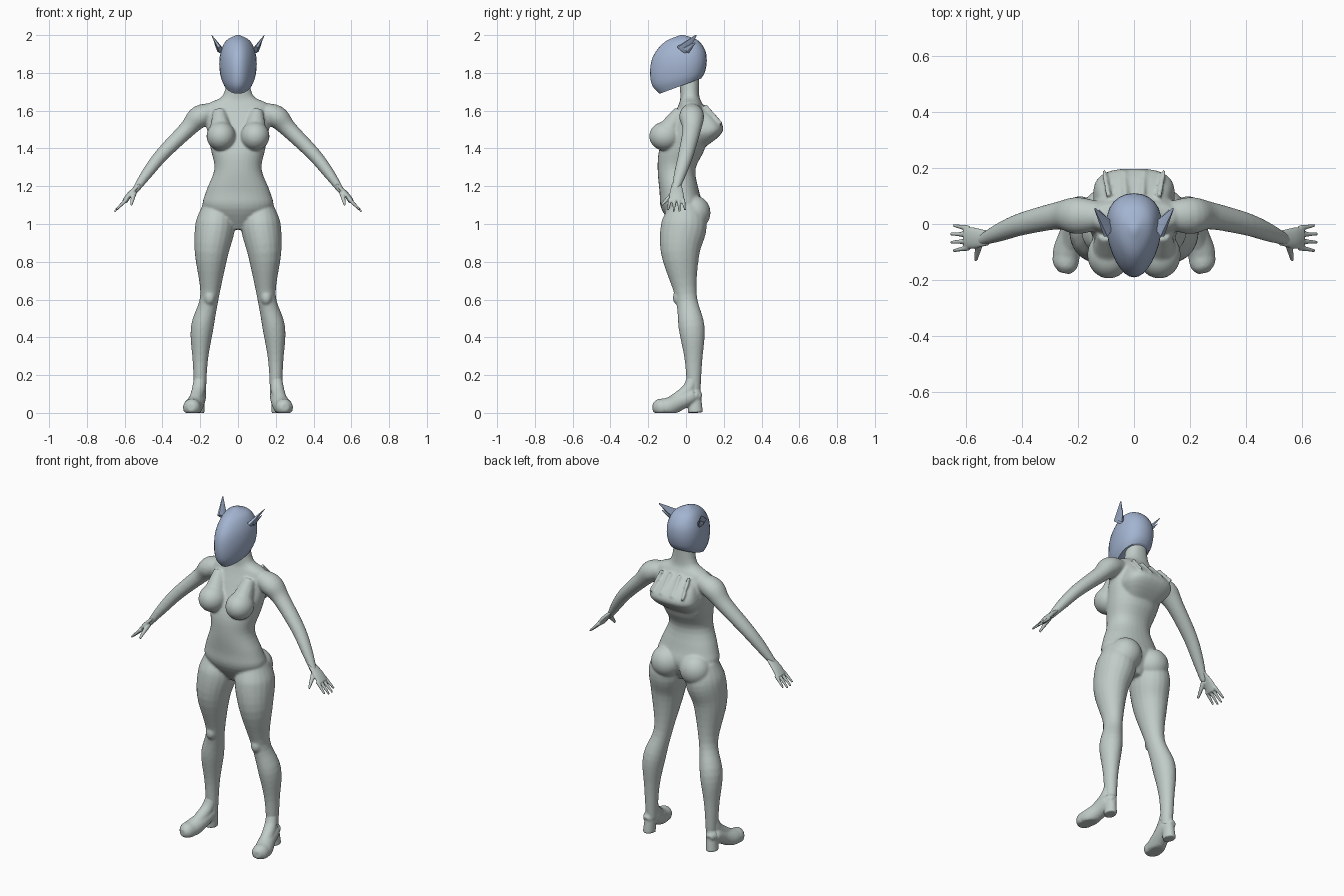
import bpy, bmesh
from math import sin, cos, tau, copysign, radians
from mathutils import Vector, Matrix

if "Cube" in bpy.data.objects:
    bpy.data.objects.remove(bpy.data.objects["Cube"], do_unlink=True)


def make_material(name, colour):
    material = bpy.data.materials.new(name)
    material.use_nodes = True
    material.diffuse_color = (*colour, 1)
    shader = material.node_tree.nodes["Principled BSDF"]
    shader.inputs["Base Color"].default_value = (*colour, 1)
    return material


grey_green = make_material("pale grey green", (.53, .6, .57))
steel_blue = make_material("steel blue", (.37, .46, .64))


def smooth_rows(rows, steps):
    """Run a smooth curve through the rows of a profile."""
    result = []
    padded = [rows[0], *rows, rows[-1]]
    for before, start, end, after in zip(padded, padded[1:], padded[2:], padded[3:]):
        for step in range(steps):
            t = step / steps
            ease = t * t * (3 - 2 * t)
            leave = t * (1 - t) ** 2 / 2
            arrive = t * t * (t - 1) / 2
            result.append([s + (e - s) * ease + (e - b) * leave + (a - s) * arrive
                           for b, s, e, a in zip(before, start, end, after)])
    return result + [list(rows[-1])]


def loft(mesh, rings):
    """Skin closed rings and cap both ends."""
    loops = [[mesh.verts.new(point) for point in ring] for ring in rings]
    for lower, upper in zip(loops, loops[1:]):
        for i in range(len(lower)):
            mesh.faces.new((lower[i - 1], lower[i], upper[i], upper[i - 1]))
    mesh.faces.new(loops[0])
    mesh.faces.new(loops[-1])


def circle(sides):
    return [(cos(tau * i / sides), sin(tau * i / sides)) for i in range(sides)]


def tube(mesh, rows, depth=1, sides=20, steps=5):
    """Rows are x, y, z, radius; depth stretches the section towards y."""
    rows = smooth_rows(rows, steps)
    centres = [Vector(row[:3]) for row in rows]
    rings = []
    for i, centre in enumerate(centres):
        ahead = centres[min(i + 1, len(rows) - 1)]
        behind = centres[max(i - 1, 0)]
        along = (ahead - behind).normalized()
        across = along.cross(Vector((.01, 1, .01))).normalized()
        deep = along.cross(across)
        radius = rows[i][-1]
        rings.append([centre + (across * c + deep * s * depth) * radius for c, s in circle(sides)])
    loft(mesh, rings)


def spike(mesh, root, tip, radius, blunt, depth=1, sides=12):
    """Straight tapering limb from root to tip."""
    root, tip = Vector(root), Vector(tip)
    tube(mesh, [(*root.lerp(tip, t), radius * (1 - t + blunt * t)) for t in (0, .5, 1)],
         depth, sides, steps=2)


def stack(mesh, rows, power, narrow=0, tilt=0, sides=32):
    """Rows are height, front, back, half width; tilt lowers the front of low rings."""
    rings = []
    for height, front, back, width in smooth_rows(rows, steps=4):
        ring = []
        for c, s in circle(sides):
            side = copysign(abs(c) ** power, c)
            rear = (1 + copysign(abs(s) ** power, s)) / 2
            ring.append((width * side * (1 - narrow * (1 - rear)),
                         front + (back - front) * rear,
                         height + tilt * (2 - height) * (rear - .5)))
        rings.append(ring)
    loft(mesh, rings)


def ball(mesh, centre, size):
    matrix = Matrix.Translation(centre) @ Matrix.Diagonal((*size, 1))
    bmesh.ops.create_uvsphere(mesh, u_segments=24, v_segments=16, radius=1, matrix=matrix)


def mirror(mesh):
    everything = mesh.verts[:] + mesh.edges[:] + mesh.faces[:]
    copies = bmesh.ops.duplicate(mesh, geom=everything)["geom"]
    points = [item for item in copies if isinstance(item, bmesh.types.BMVert)]
    bmesh.ops.scale(mesh, vec=(-1, 1, 1), verts=points)


def finish(name, mesh, material, voxel=0, relax=0, angle=60):
    """Turn the mesh into an object, fusing its parts when a voxel size is given."""
    bmesh.ops.recalc_face_normals(mesh, faces=mesh.faces)
    data = bpy.data.meshes.new(name)
    mesh.to_mesh(data)
    mesh.free()
    data.materials.append(material)
    part = bpy.data.objects.new(name, data)
    bpy.context.collection.objects.link(part)
    bpy.ops.object.select_all(action="DESELECT")
    part.select_set(True)
    bpy.context.view_layer.objects.active = part
    if voxel:
        fuse = part.modifiers.new("Fuse", "REMESH")
        fuse.mode = "VOXEL"
        fuse.voxel_size = voxel
        soften = part.modifiers.new("Soften", "SMOOTH")
        soften.iterations = relax
        bpy.ops.object.modifier_apply(modifier=fuse.name)
        bpy.ops.object.modifier_apply(modifier=soften.name)
    bpy.ops.object.shade_smooth_by_angle(angle=radians(angle))


# Legs and arms
body = bmesh.new()
leg = [(.12, -.01, 1.1, .07), (.12, -.01, 1, .105), (.14, -.03, .85, .09), (.15, 0, .62, .05),
       (.19, .03, .45, .06), (.2, .04, .27, .04), (.2, .04, .08, .03)]
arm = [(.1, .03, 1.6, .04), (.2, .03, 1.57, .06), (.27, .03, 1.5, .045), (.4, 0, 1.37, .037),
       (.48, -.03, 1.27, .03), (.55, -.06, 1.17, .017)]
tube(body, leg, depth=1.15)
tube(body, arm, depth=1.1)

# Breasts, buttocks, kneecaps and back ridges
ball(body, (.09, -.11, 1.465), (.077, .085, .077))
spike(body, (.09, -.1, 1.48), (.1, -.03, 1.6), radius=.065, blunt=.5)
ball(body, (.095, .045, 1.06), (.09, .085, .09))
ball(body, (.15, -.04, .61), (.03, .03, .04))
for x in (.03, .09):
    spike(body, (x, .1, 1.63), (x * 1.2, .19, 1.53), radius=.01, blunt=.8)
mirror(body)

# Torso with neck, and the raised upper back
torso = [(.97, -.06, .04, .05), (1.08, -.13, .09, .18), (1.17, -.14, .07, .17), (1.29, -.15, .05, .125),
         (1.4, -.14, .1, .145), (1.54, -.08, .12, .17), (1.63, -.04, .09, .165),
         (1.68, -.03, .07, .08), (1.8, -.04, .07, .055)]
upper_back = [(1.4, 0, .09, .08), (1.47, 0, .18, .14), (1.53, 0, .19, .14), (1.64, 0, .08, .1)]
stack(body, torso, power=.92)
stack(body, upper_back, power=.7)
finish("body", body, grey_green, voxel=.0065, relax=8)

# Hands: palm, fanned fingers and thumb
hands = bmesh.new()
palm = [(.52, -.05, 1.21, .01), (.57, -.05, 1.16, .014), (.6, -.05, 1.12, .015)]
tube(hands, palm, depth=2.7)
for place in (-1.5, -.5, .5, 1.5):
    reach = .07 - abs(place) * .01
    root = Vector((.59, -.05 + place * .023, 1.13))
    spike(hands, root, root + Vector((reach, place * .007, -reach)), radius=.011, blunt=.5)
spike(hands, (.55, -.06, 1.17), (.565, -.13, 1.1), radius=.016, blunt=.4)
mirror(hands)
finish("hands", hands, grey_green, voxel=.0045, relax=2)

# Boots: foot, instep and block heel, flattened at the ground
boots = bmesh.new()
foot = [(.25, -.175, .03, .02), (.245, -.15, .03, .043), (.24, -.1, .03, .05), (.22, -.03, .06, .045),
        (.21, .04, .09, .04), (.21, .08, .08, .02)]
instep = [(.2, .04, .2, .03), (.21, .01, .12, .035), (.23, -.08, .05, .035)]
tube(boots, foot)
tube(boots, instep)
spike(boots, (.21, .05, 0), (.2, .04, .17), radius=.033, blunt=.8, depth=1.2, sides=20)
for vert in boots.verts:
    vert.co.z = max(vert.co.z, 0)
mirror(boots)
finish("boots", boots, grey_green, voxel=.006, relax=3)

# Helmet: tilted rings narrowing towards the face
helmet = bmesh.new()
shell = [(1.73, -.14, .08, .09), (1.77, -.18, .1, .11), (1.84, -.19, .11, .12), (1.91, -.17, .1, .11),
         (1.97, -.11, .06, .075), (2, -.03, -.01, .01)]
stack(helmet, shell, power=.95, narrow=.4, tilt=.3, sides=28)
finish("helmet", helmet, steel_blue, angle=40)

# Helmet fins: swept blades with a short lower prong
fins = bmesh.new()
spike(fins, (.09, -.02, 1.92), (.14, .055, 2), radius=.015, blunt=.1, depth=2.5, sides=6)
spike(fins, (.1, 0, 1.92), (.125, .05, 1.96), radius=.012, blunt=.1, depth=2, sides=6)
mirror(fins)
finish("helmet_fins", fins, steel_blue, angle=30)
